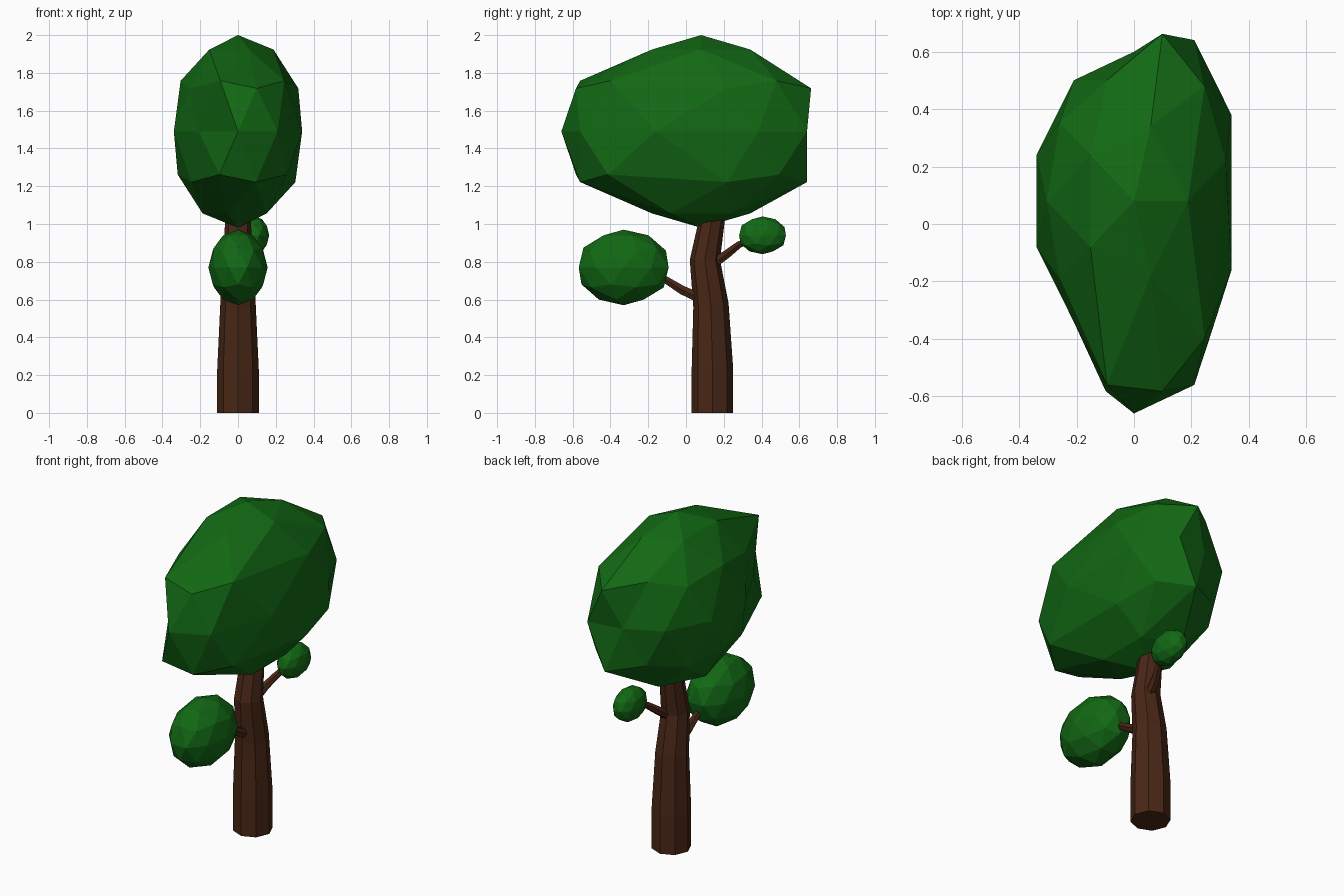
import bpy, bmesh, math
from mathutils import Vector, Matrix

if "Cube" in bpy.data.objects:
    bpy.data.objects.remove(bpy.data.objects["Cube"])


def material(name, rgb):
    m = bpy.data.materials.new(name)
    m.diffuse_color = (*rgb, 1)
    m.use_nodes = True
    m.node_tree.nodes["Principled BSDF"].inputs["Base Color"].default_value = m.diffuse_color
    return m


LEAF = material("leaf_green", (0.006, 0.14, 0.007))
BARK = material("bark_brown", (0.065, 0.02, 0.008))


def finish(name, bm, mat):
    bmesh.ops.recalc_face_normals(bm, faces=bm.faces)
    mesh = bpy.data.meshes.new(name)
    bm.to_mesh(mesh)
    bm.free()
    mesh.materials.append(mat)
    obj = bpy.data.objects.new(name, mesh)
    bpy.context.collection.objects.link(obj)
    return obj


def foliage(name, centre, radii, turn=0, pulls=()):
    """Faceted ellipsoid; each pull shifts the vertices on one side along y."""
    bm = bmesh.new()
    bmesh.ops.create_icosphere(bm, subdivisions=2, radius=1)
    for v in bm.verts:
        unit = v.co.copy()
        v.co = Matrix.Rotation(turn, 3, 'Z') @ unit
        v.co = Vector(c + r * p for c, r, p in zip(centre, radii, v.co))
        for direction, limit, dy in pulls:
            if unit.dot(Vector(direction).normalized()) > limit:
                v.co.y += dy
    return finish(name, bm, LEAF)


def limb(name, path, sides):
    """Tapered tube through (x, y, z, radius, tilt) stations; tilt leans the ring about x."""
    bm = bmesh.new()
    rings = []
    for x, y, z, r, tilt in path:
        lean = Matrix.Rotation(tilt, 3, 'X')
        ring = []
        for i in range(sides):
            a = 2 * math.pi * i / sides
            p = lean @ Vector((r * math.cos(a), r * math.sin(a), 0))
            ring.append(bm.verts.new(p + Vector((x, y, z))))
        rings.append(ring)
    for a, b in zip(rings, rings[1:]):
        for i in range(sides):
            j = (i + 1) % sides
            bm.faces.new((a[i], a[j], b[j], b[i]))
    bm.faces.new(rings[0][::-1])
    bm.faces.new(rings[-1])
    return finish(name, bm, BARK)


# Trunk, leaning slightly and running up into the crown
limb("trunk", [(0, 0.14, 0, 0.11, 0), (0, 0.14, 0.23, 0.11, 0),
               (0, 0.132, 0.57, 0.094, 0.12), (0, 0.1, 0.81, 0.08, 0),
               (0, 0.137, 1.02, 0.068, -0.15), (0, 0.15, 1.1, 0.064, -0.15)], 8)

# Branches
limb("front_branch", [(0, 0.08, 0.605, 0.03, 1.1), (0, -0.02, 0.65, 0.027, 1.1),
                      (0, -0.1, 0.70, 0.022, 1.0), (0, -0.17, 0.74, 0.02, 1.0)], 6)
limb("back_branch", [(0.01, 0.13, 0.78, 0.03, -0.8), (0.03, 0.215, 0.84, 0.026, -0.8),
                     (0.06, 0.28, 0.89, 0.021, -1.0), (0.08, 0.35, 0.92, 0.018, -1.1)], 6)

# Main crown, drawn out towards the front and the back right
foliage("crown", (0, 0.08, 1.49), (0.357, 0.52, 0.51),
        pulls=[((0.85, 0.5, 0), 0.58, 0.14), ((0.33, -0.94, 0), 0.59, -0.22)])

# Small leaf clusters on the branches
foliage("front_leaves", (0, -0.33, 0.77), (0.157, 0.25, 0.2), turn=math.pi / 2)
foliage("back_leaves", (0.09, 0.405, 0.94), (0.075, 0.13, 0.1), turn=math.pi / 2)
